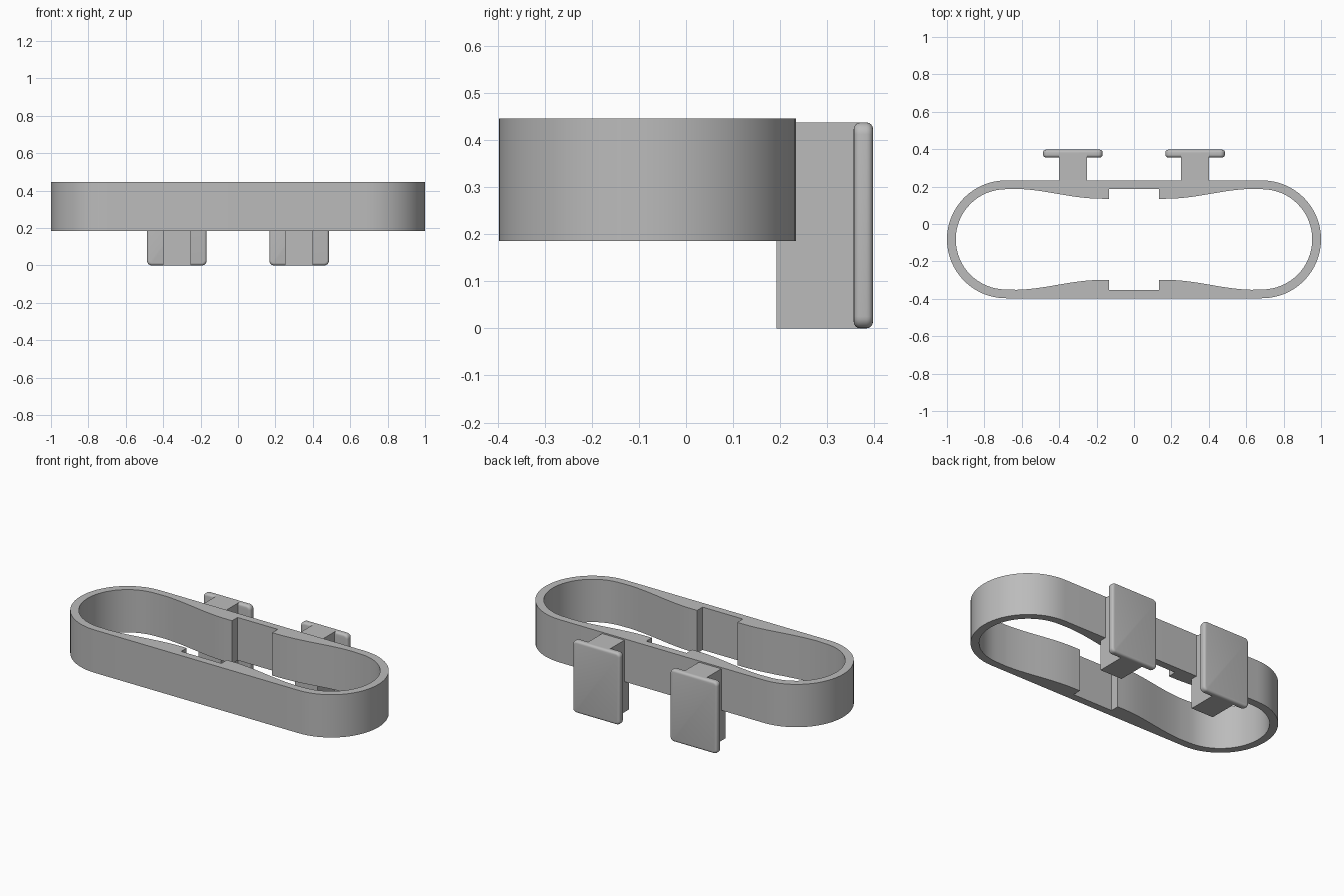
import bpy, bmesh
from math import cos, sin, pi

if "Cube" in bpy.data.objects:
    bpy.data.objects.remove(bpy.data.objects["Cube"], do_unlink=True)

grey = bpy.data.materials.new("plain grey")
grey.use_nodes = True
COLOUR = (0.5, 0.5, 0.5, 1)
grey.diffuse_color = COLOUR
grey.node_tree.nodes["Principled BSDF"].inputs["Base Color"].default_value = COLOUR

CY = -0.082                # centre line of the band in y
BOTTOM, TOP = 0.185, 0.445


def finish(bm, name, smooth=True):
    bmesh.ops.recalc_face_normals(bm, faces=bm.faces)
    mesh = bpy.data.meshes.new(name)
    bm.to_mesh(mesh)
    bm.free()
    mesh.materials.append(grey)
    obj = bpy.data.objects.new(name, mesh)
    bpy.context.collection.objects.link(obj)
    if smooth:
        bpy.ops.object.select_all(action="DESELECT")
        obj.select_set(True)
        bpy.context.view_layer.objects.active = obj
        bpy.ops.object.shade_smooth_by_angle(angle=pi / 6)
    return obj


def box(bm, x0, x1, y0, y1, z0, z1):
    verts = bmesh.ops.create_cube(bm, size=1)["verts"]
    for v in verts:
        v.co = (x1 if v.co.x > 0 else x0,
                y1 if v.co.y > 0 else y0,
                z1 if v.co.z > 0 else z0)


def end_arc(radius, steps=32):
    """Right-hand half circle from the front to the back."""
    return [(0.685 + radius * cos(a), radius * sin(a))
            for a in (-pi / 2 + pi * i / steps for i in range(steps + 1))]


def pad_curve(wall=0.27, pad=0.217, start=0.17, end=0.65, steps=24):
    """Inner wall swelling towards the middle, then stepping into the notch."""
    pts = []
    for i in range(1, steps + 1):
        t = i / steps
        pts.append((end + (start - end) * t, wall + (pad - wall) * (1 - cos(pi * t)) / 2))
    return pts + [(0.135, pad), (0.135, wall)]


# Band: outer and inner outlines filled, then extruded upwards
right_outer = end_arc(0.315)
right_inner = end_arc(0.268)
back = pad_curve()
front = [(x, -y) for x, y in reversed(back)]
half_inner = front + right_inner + back


def closed(half):
    return half + [(-x, -y) for x, y in half]


bm = bmesh.new()
edges = []
for outline in (closed(right_outer), closed(half_inner)):
    ring = [bm.verts.new((x, y + CY, BOTTOM)) for x, y in outline]
    edges += [bm.edges.new((a, b)) for a, b in zip(ring, ring[1:] + ring[:1])]
bmesh.ops.triangle_fill(bm, edges=edges, use_beauty=True)
raised = bmesh.ops.extrude_face_region(bm, geom=bm.faces[:], use_keep_orig=True)["geom"]
bmesh.ops.translate(bm, vec=(0, 0, TOP - BOTTOM),
                    verts=[g for g in raised if isinstance(g, bmesh.types.BMVert)])
finish(bm, "band")

# Two T-shaped clips on the back
for side, label in ((1, "left"), (-1, "right")):
    bm = bmesh.new()
    box(bm, side * 0.325 - 0.075, side * 0.325 + 0.075, 0.192, 0.375, 0, 0.437)
    finish(bm, label + "_clip_stem", smooth=False)

    bm = bmesh.new()
    box(bm, side * 0.327 - 0.159, side * 0.327 + 0.159, 0.356, 0.397, 0, 0.437)
    # round the corners of the plate, then soften its rims
    corners = [e for e in bm.edges if abs(e.verts[0].co.y - e.verts[1].co.y) > 0.01]
    bmesh.ops.bevel(bm, geom=corners, offset=0.025, segments=6, profile=0.5, affect="EDGES")
    rims = [e for e in bm.edges if abs(e.verts[0].co.y - e.verts[1].co.y) < 0.001]
    bmesh.ops.bevel(bm, geom=rims, offset=0.014, segments=4, profile=0.5, affect="EDGES")
    finish(bm, label + "_clip_plate")
